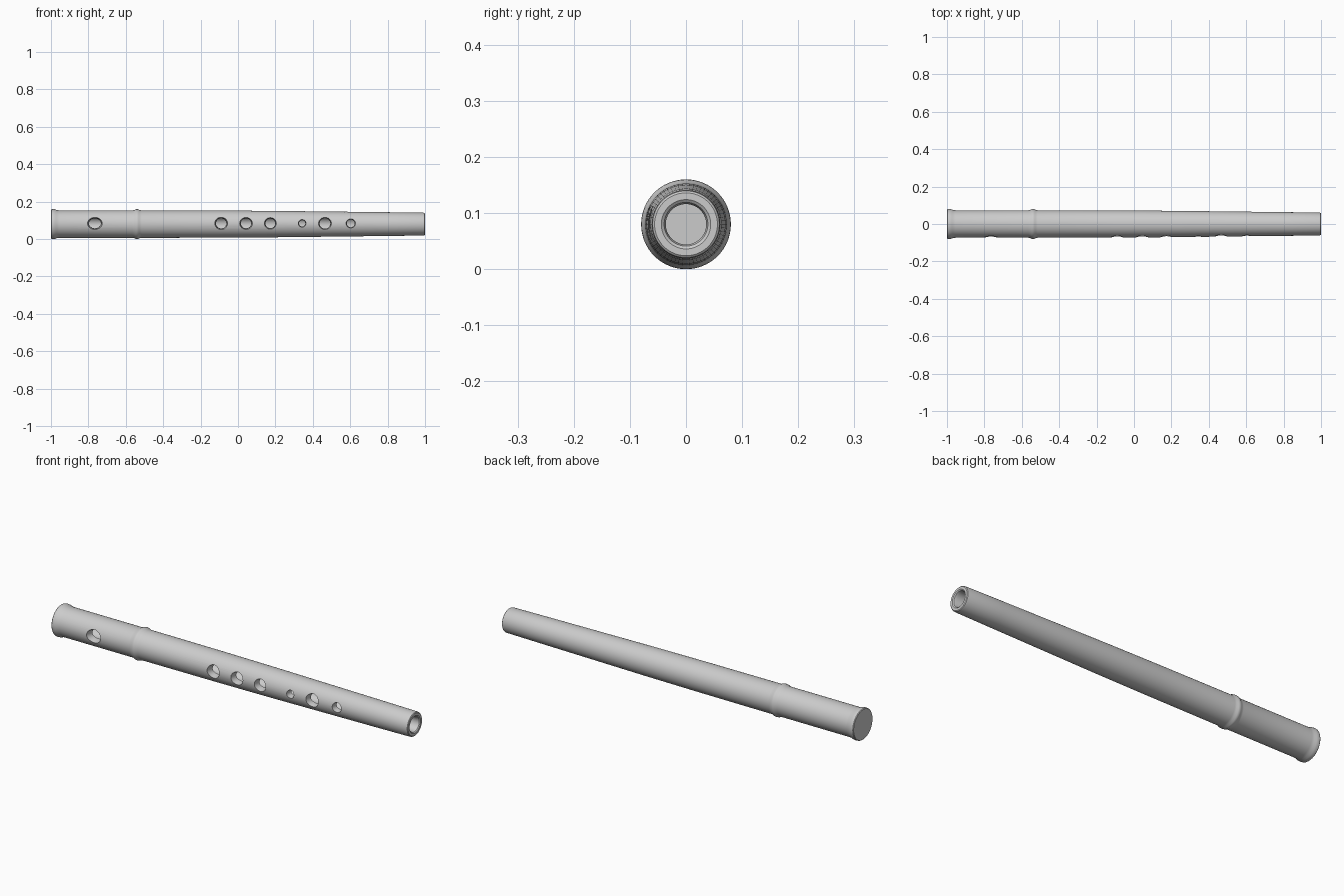
import bpy, bmesh, math

if "Cube" in bpy.data.objects:
    bpy.data.objects.remove(bpy.data.objects["Cube"])

AXIS_Z = 0.08


def lathe(name, profile, point, segs):
    """Revolve (distance, radius) pairs; point() maps distance, u, v to space."""
    bm = bmesh.new()
    rings = []
    for d, r in profile:
        if r == 0:
            rings.append([bm.verts.new(point(d, 0, 0))])
        else:
            rings.append([bm.verts.new(point(d, r * math.cos(2 * math.pi * i / segs),
                                             r * math.sin(2 * math.pi * i / segs)))
                          for i in range(segs)])
    for a, b in zip(rings, rings[1:]):
        for i in range(segs):
            j = (i + 1) % segs
            if len(a) == 1:
                bm.faces.new((a[0], b[i], b[j]))
            elif len(b) == 1:
                bm.faces.new((a[i], b[0], a[j]))
            else:
                bm.faces.new((a[i], b[i], b[j], a[j]))
    bmesh.ops.recalc_face_normals(bm, faces=bm.faces)
    mesh = bpy.data.meshes.new(name)
    bm.to_mesh(mesh)
    bm.free()
    obj = bpy.data.objects.new(name, mesh)
    bpy.context.collection.objects.link(obj)
    return obj


# Tube: closed flared head, raised node ring, tapered body, open bore
profile = [(-1, 0), (-1, 0.076), (-0.997, 0.079), (-0.988, 0.08), (-0.978, 0.079),
           (-0.968, 0.075), (-0.955, 0.0735), (-0.565, 0.0735), (-0.555, 0.075),
           (-0.547, 0.079), (-0.54, 0.08), (-0.533, 0.079), (-0.525, 0.075),
           (-0.515, 0.0735), (-0.1, 0.0725), (0.2, 0.0705), (0.5, 0.067),
           (0.8, 0.0635), (0.99, 0.061), (0.997, 0.0595), (1, 0.056),
           (1, 0.044), (0.996, 0.039), (0.985, 0.036), (-0.92, 0.037), (-0.92, 0)]
flute = lathe("flute_tube", profile, lambda d, u, v: (d, u, AXIS_Z + v), 64)

# Blow hole and six finger holes on the front: x, half width, half height
holes = [(-0.765, 0.038, 0.032), (-0.09, 0.033, 0.033), (0.043, 0.033, 0.032),
         (0.173, 0.031, 0.031), (0.343, 0.02, 0.02), (0.465, 0.034, 0.034),
         (0.603, 0.025, 0.025)]
for x, w, h in holes:
    cutter = lathe("hole_cutter",
                   [(-0.1, 0), (-0.1, 1.12), (-0.064, 1), (-0.05, 0.86), (-0.01, 0.8), (-0.01, 0)],
                   lambda d, u, v: (x + u * w, d, AXIS_Z + 0.004 + v * h), 32)
    cutter.hide_render = True
    mod = flute.modifiers.new("hole", "BOOLEAN")
    mod.operation = "DIFFERENCE"
    mod.solver = "EXACT"
    mod.object = cutter
    bpy.context.view_layer.objects.active = flute
    bpy.ops.object.modifier_apply(modifier=mod.name)
    bpy.data.objects.remove(cutter)

bpy.ops.object.select_all(action="DESELECT")
flute.select_set(True)
bpy.context.view_layer.objects.active = flute
bpy.ops.object.shade_smooth_by_angle(angle=math.radians(35))
